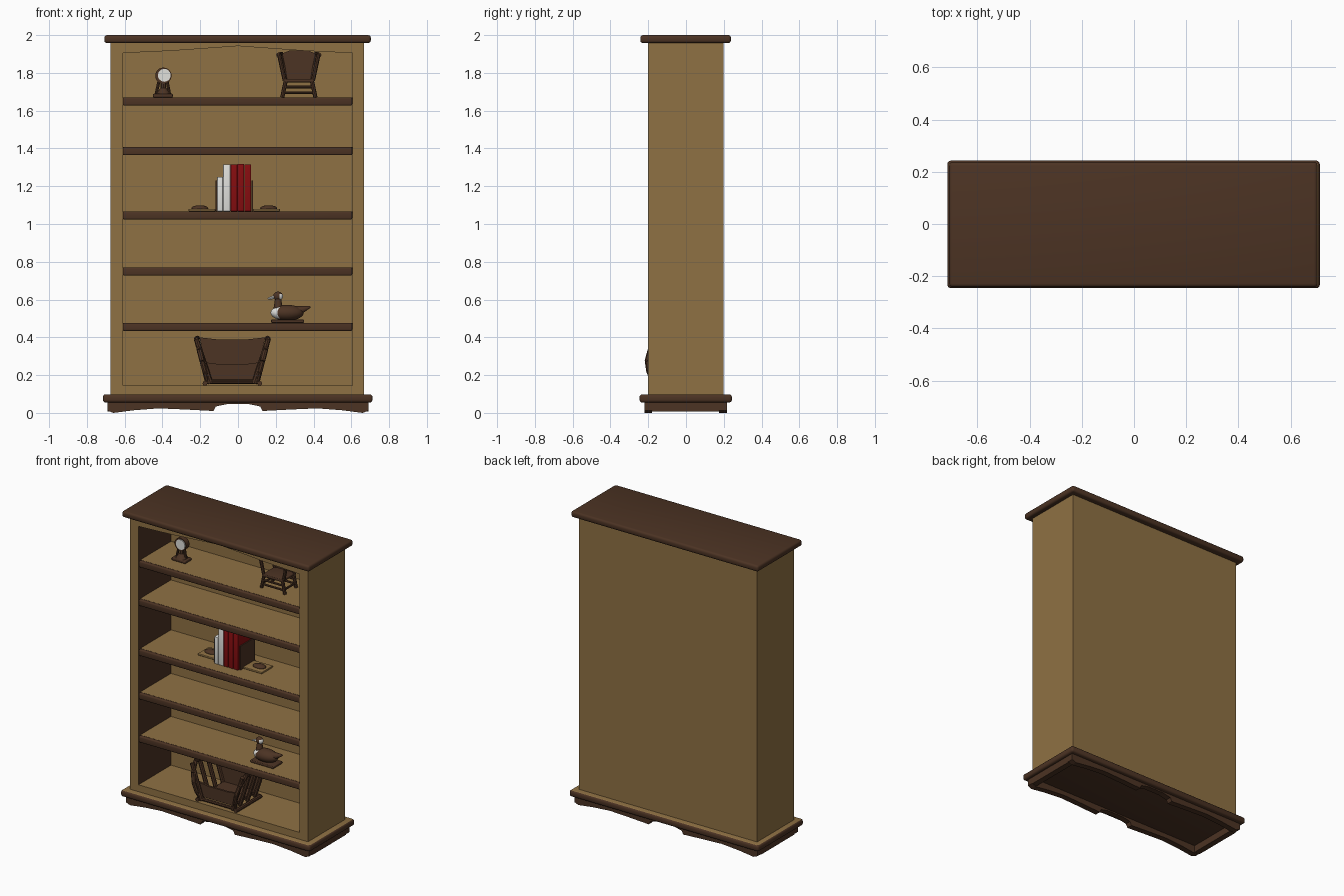
import bpy
import bmesh
import math
from mathutils import Vector

cube = bpy.data.objects.get("Cube")
if cube:
    bpy.data.objects.remove(cube)


def material(name, r, g, b):
    m = bpy.data.materials.new(name)
    m.use_nodes = True
    m.diffuse_color = (r, g, b, 1)
    m.node_tree.nodes["Principled BSDF"].inputs["Base Color"].default_value = (r, g, b, 1)
    return m


TAN = material("tan wood", 0.275, 0.165, 0.057)
BROWN = material("dark brown wood", 0.072, 0.033, 0.017)
WHITE = material("off white", 0.75, 0.75, 0.72)
RED = material("deep red", 0.24, 0.004, 0.005)


def finish(name, bm, mat, bevel=0, smooth=False, second=None, rule=None):
    """Turn a bmesh into an object; faces passing the rule get the second colour."""
    bmesh.ops.recalc_face_normals(bm, faces=bm.faces)
    if bevel:
        bmesh.ops.bevel(bm, geom=bm.edges[:], offset=bevel, segments=3,
                        profile=0.5, affect="EDGES", clamp_overlap=True)
    bm.normal_update()
    if rule:
        for f in bm.faces:
            f.material_index = int(rule(f.normal, f.calc_center_median()))
    mesh = bpy.data.meshes.new(name)
    bm.to_mesh(mesh)
    bm.free()
    mesh.materials.append(mat)
    if second:
        mesh.materials.append(second)
    ob = bpy.data.objects.new(name, mesh)
    bpy.context.collection.objects.link(ob)
    if smooth or bevel:
        bpy.ops.object.select_all(action="DESELECT")
        ob.select_set(True)
        bpy.context.view_layer.objects.active = ob
        bpy.ops.object.shade_smooth_by_angle(angle=math.radians(35))
    return ob


def box(name, x0, x1, y0, y1, z0, z1, mat, **kw):
    bm = bmesh.new()
    bmesh.ops.create_cube(bm, size=1)
    for v in bm.verts:
        v.co = ((x0 + x1) / 2 + v.co.x * (x1 - x0),
                (y0 + y1) / 2 + v.co.y * (y1 - y0),
                (z0 + z1) / 2 + v.co.z * (z1 - z0))
    return finish(name, bm, mat, **kw)


def prism(name, profile, y0, y1, mat, **kw):
    """Extrude an x-z outline along y."""
    bm = bmesh.new()
    face = bm.faces.new([bm.verts.new((x, y0, z)) for x, z in profile])
    out = bmesh.ops.extrude_face_region(bm, geom=[face])["geom"]
    bmesh.ops.translate(bm, vec=(0, y1 - y0, 0),
                        verts=[g for g in out if isinstance(g, bmesh.types.BMVert)])
    return finish(name, bm, mat, **kw)


def rod(name, a, b, r, mat, r2=None, sides=8):
    a, b = Vector(a), Vector(b)
    bm = bmesh.new()
    bmesh.ops.create_cone(bm, cap_ends=True, segments=sides, radius1=r,
                          radius2=r if r2 is None else r2, depth=(b - a).length)
    turn = (b - a).to_track_quat("Z", "Y").to_matrix()
    for v in bm.verts:
        v.co = turn @ v.co + (a + b) / 2
    return finish(name, bm, mat, smooth=sides > 6)


def ball(name, c, size, mat, **kw):
    bm = bmesh.new()
    bmesh.ops.create_uvsphere(bm, u_segments=20, v_segments=12, radius=1)
    for v in bm.verts:
        v.co = [c[i] + v.co[i] * size[i] for i in range(3)]
    return finish(name, bm, mat, smooth=True, **kw)


FRONT, BACK = -0.2, 0.198
INNER = 0.15

# Cabinet carcass
box("right_side", -0.675, -0.61, FRONT, BACK, 0.09, 1.965, TAN,
    second=BROWN, rule=lambda n, c: n.x > 0.9)
box("left_side", 0.605, 0.668, FRONT, BACK, 0.09, 1.965, TAN)
box("back_panel", -0.61, 0.605, INNER, BACK, 0.09, 1.965, TAN)
box("cabinet_floor", -0.61, 0.605, FRONT, INNER, 0.09, 0.145, TAN)
arch = [(-0.61, 1.905), (-0.35, 1.917), (-0.15, 1.931), (0, 1.942),
        (0.15, 1.931), (0.35, 1.917), (0.605, 1.905)]
prism("arched_head", arch + [(0.605, 1.965), (-0.61, 1.965)], FRONT, INNER, TAN,
      second=BROWN, rule=lambda n, c: n.z < -0.9)

# Top and base mouldings
box("top_moulding", -0.708, 0.703, -0.242, 0.238, 1.958, 2.0, BROWN, bevel=0.014)
box("base_moulding", -0.715, 0.712, -0.246, 0.243, 0.055, 0.098, BROWN, bevel=0.014,
    second=TAN, rule=lambda n, c: n.z > 0.95)

# Plinth with a scalloped lower edge, open underneath
half = [(0.69, 0.012), (0.66, 0.0), (0.55, 0.014), (0.42, 0.024),
        (0.28, 0.018), (0.13, 0.01), (0.118, 0.034), (0.06, 0.046)]
edge = half + [(-x, z) for x, z in reversed(half)]
outline = edge + [(-0.69, 0.062), (0.69, 0.062)]
prism("front_plinth", outline, -0.22, -0.18, BROWN)
prism("back_plinth", outline, 0.176, 0.216, BROWN)
for side, x in (("left", 0.65), ("right", -0.69)):
    box(side + "_plinth", x, x + 0.04, -0.18, 0.176, 0.008, 0.062, BROWN)

# Shelves with a rounded dark front edge
for i, top in enumerate((1.67, 1.407, 1.067, 0.77, 0.477)):
    box(f"shelf_{i + 1}", -0.61, 0.605, -0.18, INNER, top - 0.035, top, BROWN,
        second=TAN, rule=lambda n, c: n.z > 0.9)
    box(f"shelf_edge_{i + 1}", -0.61, 0.605, FRONT, -0.175, top - 0.043, top, BROWN, bevel=0.008)

# Small round clock on a stand
cx, cy = -0.395, -0.04
box("clock_base", cx - 0.055, cx + 0.05, cy - 0.035, cy + 0.035, 1.67, 1.69, BROWN, bevel=0.006)
rod("clock_foot", (cx, cy, 1.69), (cx, cy, 1.72), 0.038, BROWN, 0.015, 16)
rod("clock_stem", (cx, cy, 1.715), (cx, cy, 1.77), 0.014, BROWN)
rod("clock_case", (cx, cy - 0.018, 1.785), (cx, cy + 0.02, 1.785), 0.043, BROWN, sides=24)
rod("clock_face", (cx + 0.005, cy - 0.024, 1.787), (cx + 0.005, cy - 0.016, 1.787), 0.034, WHITE, sides=24)
for dx in (-0.038, 0.032):
    rod("clock_bracket", (cx + dx, cy, 1.69), (cx + dx * 0.6, cy, 1.76), 0.008, BROWN)

# Miniature armchair
mid = 0.322
box("chair_seat", 0.245, 0.4, -0.09, 0.05, 1.75, 1.768, BROWN, bevel=0.005)
for s in (-1, 1):
    for y in (-0.08, 0.04):
        rod("chair_leg", (mid + s * 0.088, y, 1.67), (mid + s * 0.07, y, 1.755), 0.011, BROWN)
    rod("chair_arm_post", (mid + s * 0.075, -0.075, 1.76), (mid + s * 0.105, -0.08, 1.9), 0.011, BROWN)
    rod("chair_back_post", (mid + s * 0.073, 0.04, 1.76), (mid + s * 0.095, 0.05, 1.91), 0.012, BROWN)
    rod("chair_arm", (mid + s * 0.108, -0.085, 1.895), (mid + s * 0.097, 0.05, 1.9), 0.012, BROWN)
    rod("chair_side_rung", (mid + s * 0.083, -0.08, 1.7), (mid + s * 0.083, 0.04, 1.7), 0.007, BROWN)
for y in (-0.08, 0.04):
    for z in (1.695, 1.725):
        rod("chair_rung", (mid - 0.08, y, z), (mid + 0.08, y, z), 0.007, BROWN)
prism("chair_back", [(mid - 0.075, 1.765), (mid + 0.075, 1.765), (mid + 0.095, 1.9),
                     (mid + 0.05, 1.918), (mid - 0.05, 1.918), (mid - 0.095, 1.9)], 0.04, 0.052, BROWN)

# Books between low bookends
for name, x0, x1, top, mat in (("short_white_book", -0.11, -0.08, 1.25, WHITE),
                               ("tall_white_book", -0.079, -0.04, 1.315, WHITE),
                               ("red_book_1", -0.039, -0.005, 1.315, RED),
                               ("red_book_2", -0.004, 0.033, 1.318, RED),
                               ("red_book_3", 0.034, 0.07, 1.315, RED)):
    box(name, x0, x1, -0.1, 0.07, 1.067, top, mat, bevel=0.003)
for s, x in ((-1, -0.112), (1, 0.072)):
    a, b, c = x + s * 0.008, x + s * 0.15, x + s * 0.09
    box("bookend_plate", min(x, a), max(x, a), -0.085, 0.07, 1.067, 1.23, BROWN)
    box("bookend_base", min(a, b), max(a, b), -0.06, 0.06, 1.067, 1.08, TAN, bevel=0.004)
    ball("bookend_ornament", (c, 0, 1.083), (0.045, 0.03, 0.016), BROWN)

# Decoy duck
dy = -0.07
box("duck_base", 0.175, 0.35, dy - 0.05, dy + 0.05, 0.477, 0.494, BROWN, bevel=0.005)
ball("duck_body", (0.26, dy, 0.53), (0.088, 0.05, 0.042), BROWN,
     second=WHITE, rule=lambda n, c: c.x < 0.212)
rod("duck_tail", (0.315, dy, 0.54), (0.383, dy, 0.562), 0.028, BROWN, 0.005, 12)
rod("duck_neck", (0.213, dy, 0.545), (0.212, dy, 0.61), 0.026, BROWN, 0.015, 12)
ball("duck_head", (0.212, dy, 0.618), (0.026, 0.02, 0.024), BROWN,
     second=WHITE, rule=lambda n, c: c.x > 0.22 and c.z < 0.628)
rod("duck_bill", (0.192, dy, 0.613), (0.157, dy, 0.604), 0.011, WHITE, 0.004, 8)

# Cradle-shaped rack with flared slatted ends
rx = -0.03
for y, name in ((-0.17, "rack_front"), (0.06, "rack_back")):
    low = 0.19 if y < 0 else 0.165
    high = 0.27 if y < 0 else 0.4
    w = 0.16 if y < 0 else 0.175
    prism(name, [(rx - 0.115, low), (rx + 0.115, low), (rx + w, high),
                 (rx + 0.07, high - 0.012), (rx - 0.07, high - 0.012), (rx - w, high)],
          y, y + 0.014, BROWN)
box("rack_floor", rx - 0.12, rx + 0.12, -0.17, 0.07, 0.175, 0.192, BROWN)
for s in (-1, 1):
    rod("rack_runner", (rx + s * 0.145, -0.19, 0.156), (rx + s * 0.145, 0.08, 0.156), 0.013, BROWN)
    for y in (-0.18, -0.1, -0.02, 0.06):
        rod("rack_slat", (rx + s * 0.115, y, 0.155), (rx + s * 0.19, y, 0.39), 0.014, BROWN)
    # curved top and side arms reaching past the cabinet front
    pts = [(rx + s * (0.13 + 0.06 * t), -0.205 + 0.07 * (2 * t - 1) ** 2 * (0.5 if t < 0.5 else 0.9),
            0.16 + 0.23 * t) for t in (0, 0.25, 0.5, 0.75, 1)]
    for a, b in zip(pts, pts[1:]):
        rod("rack_curved_post", a, b, 0.014, BROWN)
    rod("rack_top_rail", pts[-1], (rx + s * 0.185, 0.07, 0.395), 0.014, BROWN)
for y in (-0.18, 0.065):
    rod("rack_cross_rail", (rx - 0.145, y, 0.165), (rx + 0.145, y, 0.165), 0.011, BROWN)
